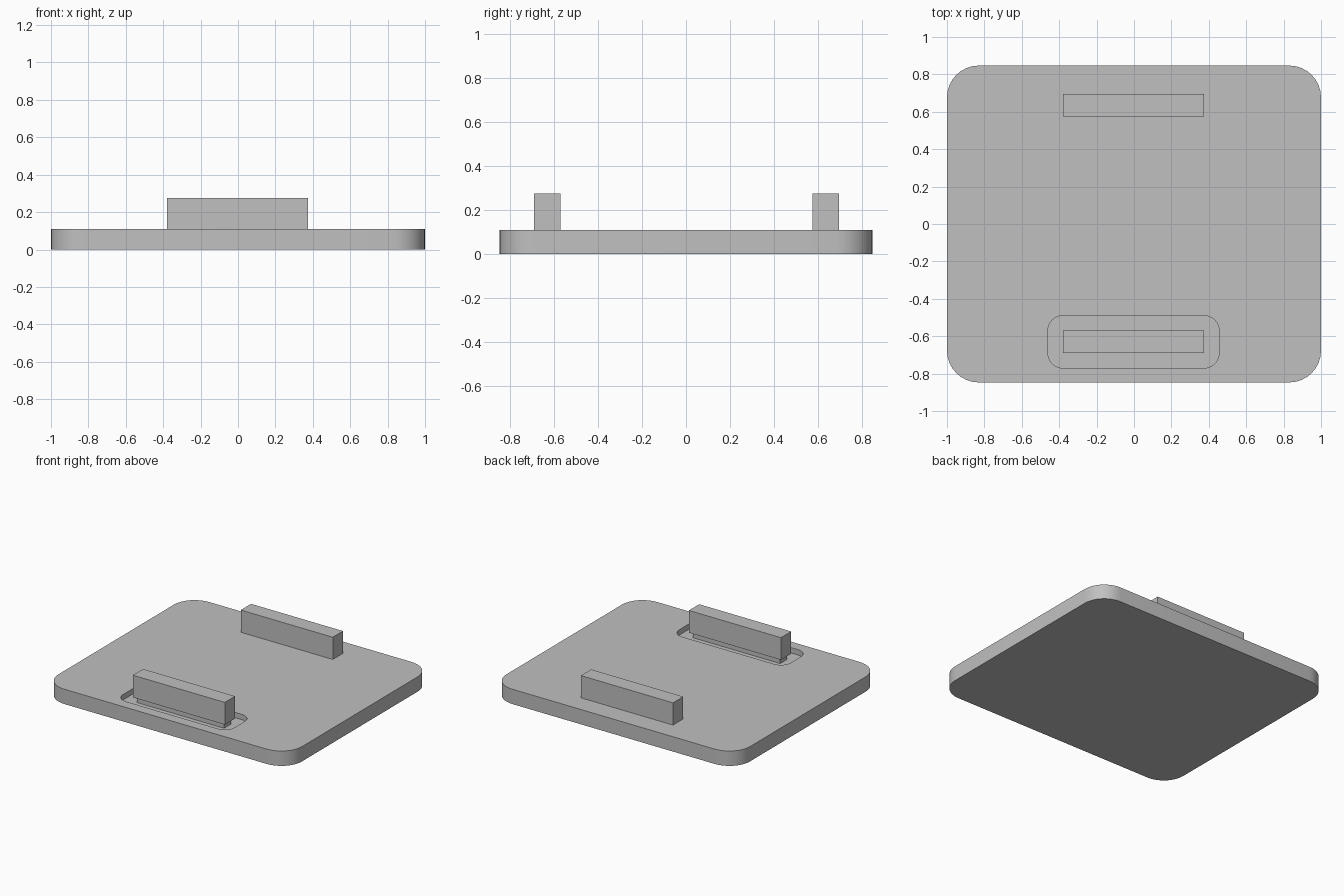
import bpy, bmesh, math

if "Cube" in bpy.data.objects:
    bpy.data.objects.remove(bpy.data.objects["Cube"])

grey = bpy.data.materials.new("plain grey")
grey.diffuse_color = (0.53, 0.53, 0.53, 1)
grey.use_nodes = True
grey.node_tree.nodes["Principled BSDF"].inputs["Base Color"].default_value = grey.diffuse_color


def finish(name, bm):
    bmesh.ops.recalc_face_normals(bm, faces=bm.faces)
    mesh = bpy.data.meshes.new(name)
    bm.to_mesh(mesh)
    bm.free()
    mesh.materials.append(grey)
    ob = bpy.data.objects.new(name, mesh)
    bpy.context.collection.objects.link(ob)
    return ob


def rounded_slab(name, x0, x1, y0, y1, z0, z1, r, seg=8):
    """Vertical extrusion of a rectangle with rounded corners."""
    bm = bmesh.new()
    corners = [(x1 - r, y1 - r), (x0 + r, y1 - r), (x0 + r, y0 + r), (x1 - r, y0 + r)]
    verts = []
    for i, (cx, cy) in enumerate(corners):
        for k in range(seg + 1):
            a = math.pi / 2 * (i + k / seg)
            verts.append(bm.verts.new((cx + r * math.cos(a), cy + r * math.sin(a), z0)))
    face = bm.faces.new(verts)
    out = bmesh.ops.extrude_face_region(bm, geom=[face])
    top = [v for v in out["geom"] if isinstance(v, bmesh.types.BMVert)]
    bmesh.ops.translate(bm, verts=top, vec=(0, 0, z1 - z0))
    if face.is_valid and len([f for f in bm.faces if len(f.verts) > 4]) < 2:
        bm.faces.new(verts)
    return finish(name, bm)


def box(name, x0, x1, y0, y1, z0, z1):
    bm = bmesh.new()
    bmesh.ops.create_cube(bm, size=1)
    for v in bm.verts:
        v.co = (x1 if v.co.x > 0 else x0, y1 if v.co.y > 0 else y0, z1 if v.co.z > 0 else z0)
    return finish(name, bm)


TOP, FLOOR, HIGH = 0.11, 0.07, 0.275

# Base plate with a shallow rounded pocket near the front edge
plate = rounded_slab("base_plate", -1, 1, -0.847, 0.847, 0, TOP, 0.17)
cutter = rounded_slab("pocket_cutter", -0.46, 0.455, -0.77, -0.49, FLOOR, TOP + 0.1, 0.08)
cutter.hide_render = True
cut = plate.modifiers.new("pocket", "BOOLEAN")
cut.operation = "DIFFERENCE"
cut.solver = "EXACT"
cut.object = cutter
bpy.context.view_layer.objects.active = plate
plate.select_set(True)
bpy.ops.object.modifier_apply(modifier="pocket")
bpy.data.objects.remove(cutter)
bpy.ops.object.shade_smooth_by_angle(angle=math.radians(30))

# Rear bar stands on the plate, front bar stands on a narrower stem in the pocket
box("rear_bar", -0.38, 0.375, 0.575, 0.695, TOP, HIGH)
box("front_bar", -0.38, 0.375, -0.69, -0.57, TOP, HIGH)
box("front_bar_stem", -0.36, 0.355, -0.67, -0.59, FLOOR, TOP)
